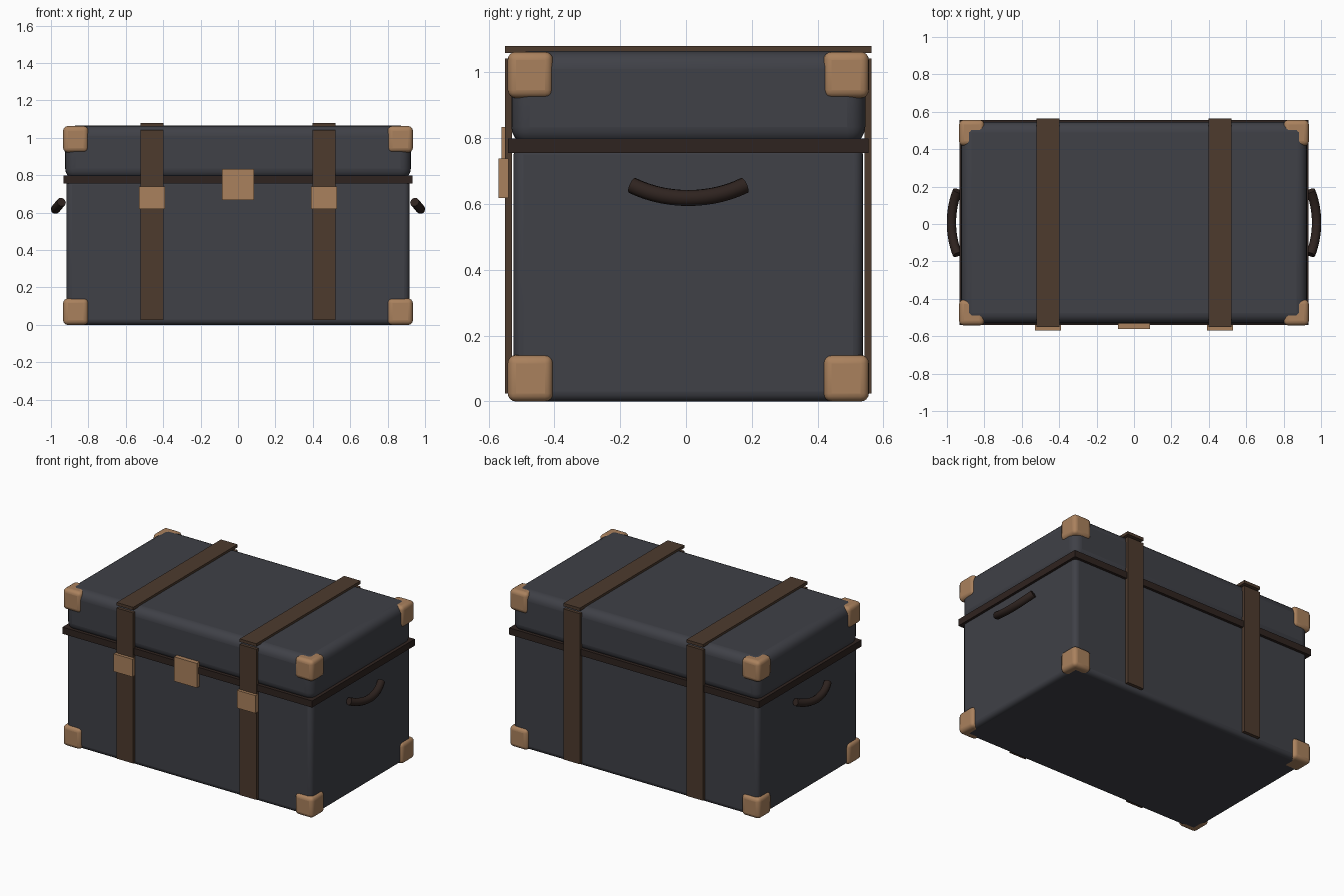
import bpy, math
from mathutils import Vector

if "Cube" in bpy.data.objects:
    bpy.data.objects.remove(bpy.data.objects["Cube"])

CY = 0.007  # depth centre of the case (front hardware offsets it)


def material(name, rgb):
    m = bpy.data.materials.new(name)
    m.diffuse_color = (*rgb, 1)
    m.use_nodes = True
    m.node_tree.nodes["Principled BSDF"].inputs["Base Color"].default_value = m.diffuse_color
    return m


CASE = material("dark_case", (0.05, 0.052, 0.063))
LEATHER = material("strap_leather", (0.075, 0.043, 0.027))
DARK = material("dark_leather", (0.028, 0.017, 0.014))
BRASS = material("brass", (0.40, 0.22, 0.11))


def box(name, lo, hi, mat, bevel=0.0, segments=4):
    lo, hi = Vector(lo), Vector(hi)
    bpy.ops.mesh.primitive_cube_add(size=1, location=(lo + hi) / 2)
    ob = bpy.context.object
    ob.name = name
    ob.scale = hi - lo
    bpy.ops.object.transform_apply(location=False, rotation=False, scale=True)
    ob.data.materials.append(mat)
    if bevel:
        mod = ob.modifiers.new("bevel", 'BEVEL')
        mod.width = bevel
        mod.segments = segments
        bpy.ops.object.shade_smooth_by_angle(angle=math.radians(40))
    return ob


# Case, lid and the band covering the seam
box("trunk_body", (-0.917, CY - 0.531, 0), (0.917, CY + 0.531, 0.78), CASE, 0.03)
box("trunk_lid", (-0.924, CY - 0.538, 0.78), (0.924, CY + 0.538, 1.065), CASE, 0.055, 5)
box("seam_band", (-0.933, CY - 0.548, 0.755), (0.933, CY + 0.548, 0.80), DARK)

# Corner guards on all eight corners
for sx in (-1, 1):
    for sy in (-1, 1):
        for z, level in ((0.0, "bottom"), (0.922, "top")):
            xs = sorted((sx * 0.80, sx * 0.935))
            ys = sorted((CY + sy * 0.411, CY + sy * 0.549))
            box(f"corner_guard_{level}", (xs[0], ys[0], z), (xs[1], ys[1], z + 0.141),
                BRASS, 0.025)

# Straps with buckles
for sx in (-1, 1):
    x = sx * 0.46
    box("strap_front", (x - 0.062, CY - 0.557, 0.025), (x + 0.062, CY - 0.536, 1.042), LEATHER)
    box("strap_back", (x - 0.062, CY + 0.536, 0.025), (x + 0.062, CY + 0.557, 1.042), LEATHER)
    box("strap_top", (x - 0.062, CY - 0.557, 1.06), (x + 0.062, CY + 0.557, 1.08), LEATHER)
    box("buckle", (x - 0.07, -0.57, 0.619), (x + 0.07, -0.54, 0.739), BRASS)

# Lock plate
box("lock_plate", (-0.085, -0.561, 0.669), (0.085, -0.53, 0.834), BRASS)

# Curved side handles, sagging outwards and down
R, HALF, STEPS = 0.317, math.radians(32.6), 14
for sx in (-1, 1):
    cu = bpy.data.curves.new("side_handle", 'CURVE')
    cu.dimensions = '3D'
    cu.bevel_depth = 0.025
    cu.bevel_resolution = 3
    cu.use_fill_caps = True
    sp = cu.splines.new('POLY')
    sp.points.add(STEPS)
    for i, p in enumerate(sp.points):
        a = HALF * (2 * i / STEPS - 1)
        drop = R * (math.cos(a) - math.cos(HALF))
        p.co = (sx * (0.944 + 0.64 * drop), CY + R * math.sin(a), 0.657 - 0.77 * drop, 1)
    cu.materials.append(DARK)
    ob = bpy.data.objects.new("side_handle", cu)
    bpy.context.collection.objects.link(ob)
    bpy.ops.object.select_all(action='DESELECT')
    ob.select_set(True)
    bpy.context.view_layer.objects.active = ob
    bpy.ops.object.convert(target='MESH')
    bpy.ops.object.shade_smooth_by_angle(angle=math.radians(50))
